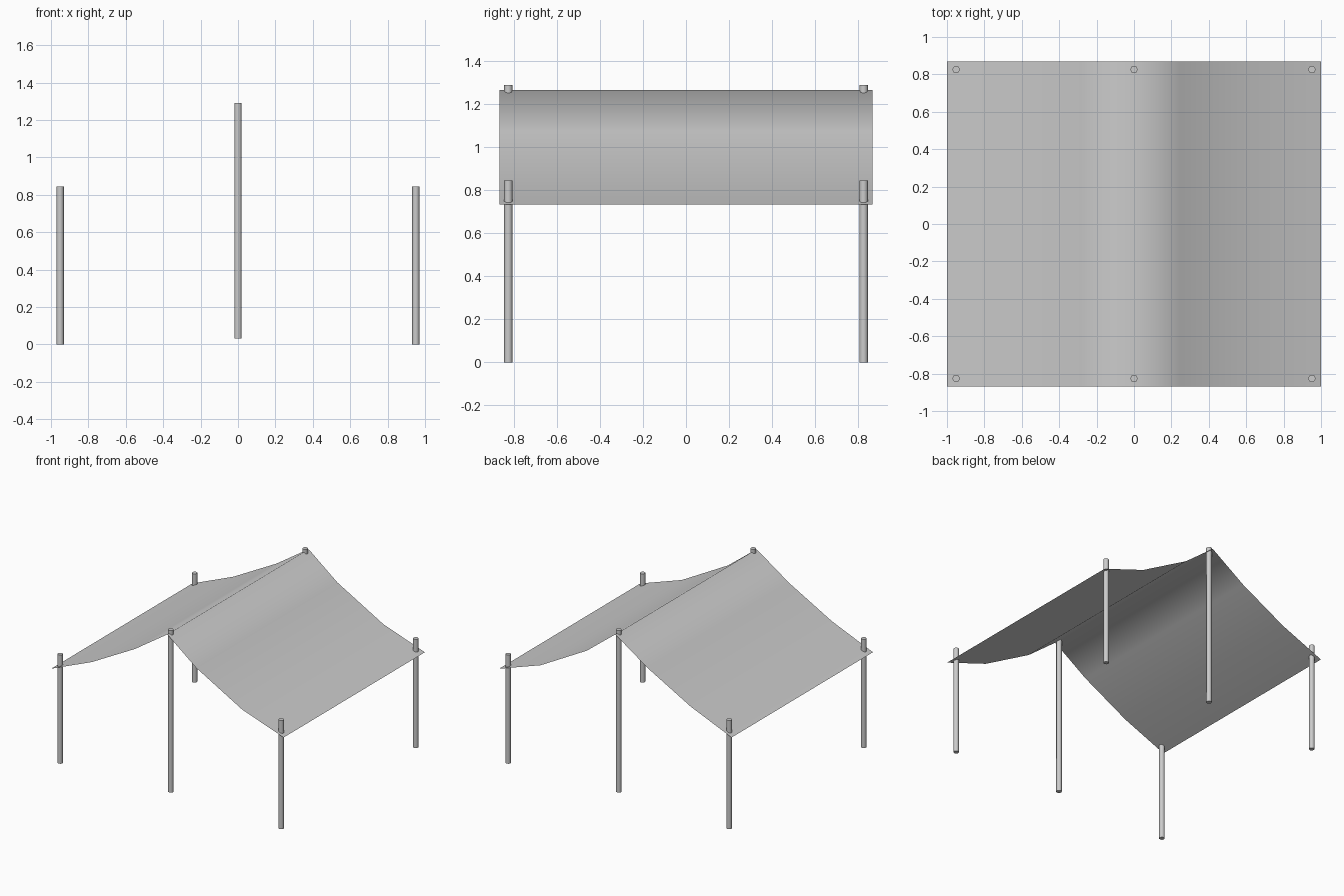
import bpy

if "Cube" in bpy.data.objects:
    bpy.data.objects.remove(bpy.data.objects["Cube"])

HALF_DEPTH = 0.868
POLE_Y = 0.826


def pole(name, x, y, bottom, top):
    bpy.ops.mesh.primitive_cylinder_add(
        vertices=8, radius=0.02, depth=top - bottom,
        location=(x, y, (bottom + top) / 2))
    ob = bpy.context.object
    ob.name = name
    bpy.ops.object.shade_smooth_by_angle(angle=1.0)


# canopy: one thin sagging sheet, profile swept from front to back
profile = [(-1, 0.733), (-0.647, 0.88), (-0.278, 1.08), (0, 1.267),
           (0.246, 1.075), (0.642, 0.856), (1, 0.733)]
n = len(profile)
verts = [(x, y, z) for y in (-HALF_DEPTH, HALF_DEPTH) for x, z in profile]
faces = [(i, i + 1, n + i + 1, n + i) for i in range(n - 1)]
mesh = bpy.data.meshes.new("canopy")
mesh.from_pydata(verts, [], faces)
mesh.shade_smooth()
canopy = bpy.data.objects.new("canopy", mesh)
bpy.context.collection.objects.link(canopy)

# tall ridge poles and short corner poles, front and back
for side, y in (("front", -POLE_Y), ("back", POLE_Y)):
    pole(f"{side}_ridge_pole", 0, y, 0.03, 1.29)
    pole(f"{side}_left_pole", -0.951, y, 0, 0.845)
    pole(f"{side}_right_pole", 0.951, y, 0, 0.845)
